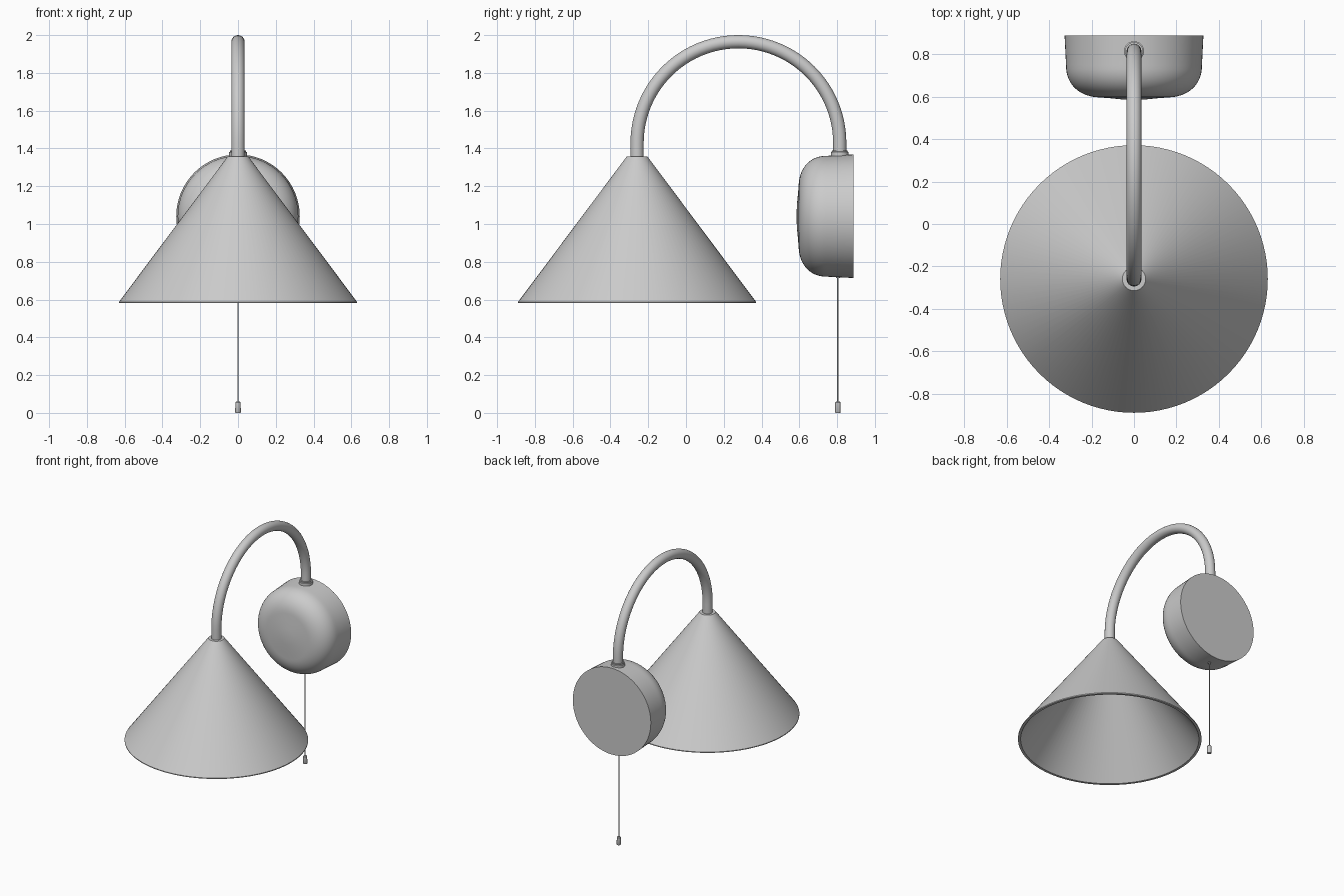
import bpy, bmesh
from math import pi, sin, cos, radians
from mathutils import Matrix, Vector

if "Cube" in bpy.data.objects:
    bpy.data.objects.remove(bpy.data.objects["Cube"])


def lathe(name, profile, loc, rot=None, closed=False, steps=64):
    """Spin an (r, z) profile around z, then rotate and place it."""
    bm = bmesh.new()
    verts = [bm.verts.new((r, 0, z)) for r, z in profile]
    pairs = list(zip(verts, verts[1:]))
    if closed:
        pairs.append((verts[-1], verts[0]))
    edges = [bm.edges.new(p) for p in pairs]
    bmesh.ops.spin(bm, geom=verts + edges, cent=(0, 0, 0), axis=(0, 0, 1),
                   angle=2 * pi, steps=steps, use_duplicate=False)
    bmesh.ops.remove_doubles(bm, verts=bm.verts[:], dist=1e-5)
    bmesh.ops.recalc_face_normals(bm, faces=bm.faces[:])
    if rot:
        bm.transform(rot)
    return finish(name, bm, loc)


def finish(name, bm, loc=(0, 0, 0)):
    mesh = bpy.data.meshes.new(name)
    bm.to_mesh(mesh)
    bm.free()
    obj = bpy.data.objects.new(name, mesh)
    obj.location = loc
    bpy.context.collection.objects.link(obj)
    bpy.ops.object.select_all(action='DESELECT')
    obj.select_set(True)
    bpy.context.view_layer.objects.active = obj
    bpy.ops.object.shade_smooth_by_angle(angle=radians(35))
    return obj


SHADE_Y, MOUNT_Y, ARM_R = -0.259, 0.814, 0.035

# Hollow conical shade with a thick rim and closed top
lathe("shade", [(0, 1.357), (0.055, 1.357), (0.63, 0.588), (0.63, 0.582),
                (0.612, 0.582), (0.045, 1.337), (0, 1.337)],
      (0, SHADE_Y, 0), steps=96)

# Arched tube arm: short straight legs joined by a half circle
mid, rad, spring = (SHADE_Y + MOUNT_Y) / 2, (MOUNT_Y - SHADE_Y) / 2, 1.4285
path = [(SHADE_Y, 1.345, 0)]
path += [(mid - rad * cos(pi * i / 48), spring + rad * sin(pi * i / 48), pi * i / 48)
         for i in range(49)]
path.append((MOUNT_Y, 1.34, pi))
bm = bmesh.new()
rings = []
for y, z, a in path:
    out = Vector((0, -cos(a), sin(a)))
    rings.append([bm.verts.new(Vector((0, y, z)) + ARM_R * (cos(t) * out + sin(t) * Vector((1, 0, 0))))
                  for t in (2 * pi * k / 24 for k in range(24))])
for a, b in zip(rings, rings[1:]):
    for k in range(24):
        bm.faces.new((a[k], a[k - 1], b[k - 1], b[k]))
bm.faces.new(rings[0])
bm.faces.new(rings[-1])
bmesh.ops.recalc_face_normals(bm, faces=bm.faces[:])
finish("arm", bm)

# Round wall mount: flat back, soft domed front facing -y
dome = [(0.15 + 0.17 * sin(t) ** 0.9, 0.14 + 0.152 * cos(t) ** 0.9)
        for t in (pi / 2 * (1 - i / 16) for i in range(16))]
lathe("wall_mount", [(0, 0), (0.327, 0)] + dome + [(0.12, 0.295), (0.06, 0.301), (0, 0.303)],
      (0, 0.888, 1.041), Matrix.Rotation(pi / 2, 4, 'X'))

# Stepped collar where the arm enters the mount
lathe("arm_collar", [(0, 1.33), (0.047, 1.33), (0.047, 1.38), (0.042, 1.383),
                     (0.042, 1.39), (0, 1.39)], (0, MOUNT_Y, 0), steps=32)

# Pull cord, its exit grommet and the weight at its end
CORD_Y = 0.804
lathe("cord_grommet", [(0, 0.73), (0.011, 0.73), (0.011, 0.713), (0, 0.713)],
      (0, CORD_Y, 0), steps=16)
lathe("pull_cord", [(0, 0.05), (0.0035, 0.05), (0.0035, 0.73), (0, 0.73)],
      (0, CORD_Y, 0), steps=12)
lathe("pull_weight", [(0, 0), (0.013, 0), (0.015, 0.003), (0.014, 0.055),
                      (0.011, 0.059), (0, 0.06)], (0, CORD_Y, 0), steps=24)
